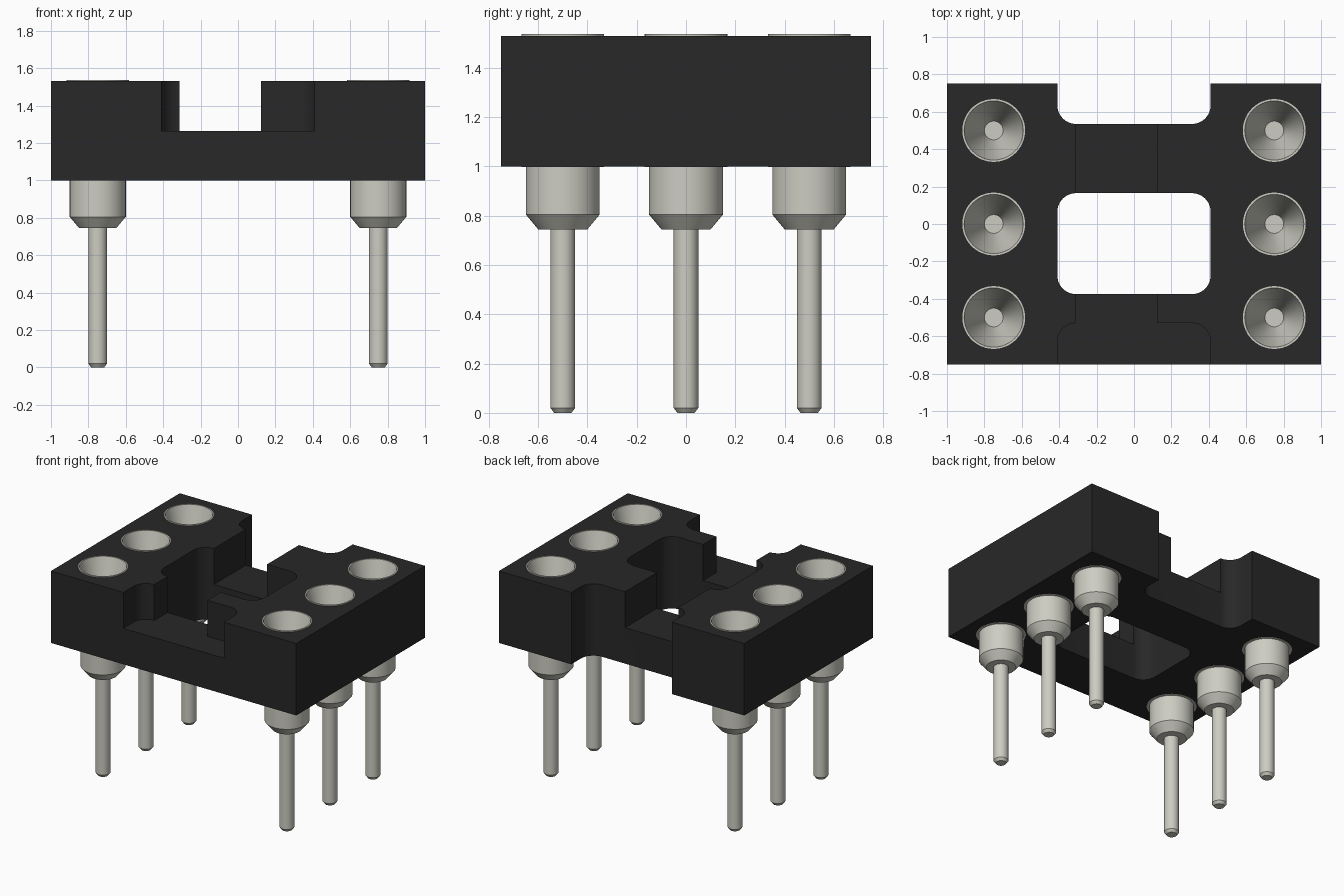
import bpy, bmesh
from math import pi, sin, cos, radians

cube = bpy.data.objects.get("Cube")
if cube:
    bpy.data.objects.remove(cube, do_unlink=True)

BOTTOM, FLOOR, TOP = 1.0, 1.265, 1.53
SEGMENTS = 48
BORE = 0.168


def material(name, rgb):
    mat = bpy.data.materials.new(name)
    mat.use_nodes = True
    mat.diffuse_color = (*rgb, 1)
    bsdf = next(n for n in mat.node_tree.nodes if n.type == 'BSDF_PRINCIPLED')
    bsdf.inputs["Base Color"].default_value = (*rgb, 1)
    return mat


def add_object(name, bm, mat):
    bmesh.ops.recalc_face_normals(bm, faces=bm.faces)
    mesh = bpy.data.meshes.new(name)
    bm.to_mesh(mesh)
    bm.free()
    mesh.materials.append(mat)
    obj = bpy.data.objects.new(name, mesh)
    bpy.context.collection.objects.link(obj)
    return obj


def prism(name, outline, z0, z1, mat):
    """Extrude a flat outline from z0 to z1."""
    bm = bmesh.new()
    face = bm.faces.new([bm.verts.new((x, y, z0)) for x, y in outline])
    top = bmesh.ops.extrude_face_region(bm, geom=[face])["geom"]
    bmesh.ops.translate(bm, vec=(0, 0, z1 - z0),
                        verts=[v for v in top if isinstance(v, bmesh.types.BMVert)])
    return add_object(name, bm, mat)


def rectangle(x0, x1, y0, y1):
    return [(x0, y0), (x1, y0), (x1, y1), (x0, y1)]


def rounded(x0, x1, y0, y1, r=0.1, steps=10):
    corners = [(x1 - r, y1 - r), (x0 + r, y1 - r), (x0 + r, y0 + r), (x1 - r, y0 + r)]
    return [(cx + r * cos((q + i / steps) * pi / 2), cy + r * sin((q + i / steps) * pi / 2))
            for q, (cx, cy) in enumerate(corners) for i in range(steps + 1)]


def circle(cx, cy, r):
    return [(cx + r * cos(2 * pi * i / SEGMENTS), cy + r * sin(2 * pi * i / SEGMENTS))
            for i in range(SEGMENTS)]


def lathe(name, profile, mat):
    """Revolve (radius, height) points about z and cap both ends."""
    bm = bmesh.new()
    rings = [[bm.verts.new((x, y, z)) for x, y in circle(0, 0, r)] for r, z in profile]
    for a, b in zip(rings, rings[1:]):
        for i in range(SEGMENTS):
            j = (i + 1) % SEGMENTS
            bm.faces.new((a[i], a[j], b[j], b[i]))
    bm.faces.new(rings[0])
    bm.faces.new(rings[-1])
    return add_object(name, bm, mat)


def smooth(obj):
    bpy.ops.object.select_all(action='DESELECT')
    obj.select_set(True)
    bpy.context.view_layer.objects.active = obj
    bpy.ops.object.shade_smooth_by_angle(angle=radians(30))


black = material("black plastic", (0.021, 0.021, 0.021))
metal = material("pale metal", (0.61, 0.605, 0.54))
positions = [(x, y) for x in (-0.75, 0.75) for y in (-0.5, 0, 0.5)]

# Housing block
body = prism("housing", rectangle(-1, 1, -0.75, 0.75), BOTTOM, TOP, black)

# Central window, back notch, shallow front notch and shallow lengthwise channel
cutters = [
    prism("window_cutter", rounded(-0.41, 0.41, -0.375, 0.165), 0.9, 1.7, black),
    prism("back_notch_cutter", rounded(-0.41, 0.41, 0.535, 1.2), 0.9, 1.7, black),
    prism("front_notch_cutter", rounded(-0.41, 0.41, -1.2, -0.53), FLOOR, 1.7, black),
    prism("channel_cutter", rectangle(-0.312, 0.122, -1, 1), FLOOR, 1.7, black),
]
# Pin bores
cutters += [prism("bore_cutter", circle(x, y, BORE), 0.9, 1.7, black) for x, y in positions]

for cutter in cutters:
    cutter.hide_render = True
    mod = body.modifiers.new(cutter.name, 'BOOLEAN')
    mod.operation = 'DIFFERENCE'
    mod.solver = 'EXACT'
    mod.object = cutter

# Bake the cuts and discard the cutters
bpy.context.view_layer.update()
graph = bpy.context.evaluated_depsgraph_get()
cut_mesh = bpy.data.meshes.new_from_object(body.evaluated_get(graph))
body.modifiers.clear()
body.data = cut_mesh
for cutter in cutters:
    bpy.data.objects.remove(cutter, do_unlink=True)
smooth(body)

# Turned pin: tip, stem, shoulder, barrel, collar, rim and funnel
pin_profile = [
    (0.035, 0), (0.05, 0.02), (0.05, 0.745), (0.1, 0.745), (0.15, 0.805),
    (0.15, 0.998), (BORE, 0.998), (BORE, 1.537), (0.158, 1.537),
    (0.135, 1.45), (0.05, 1.15),
]
pin = lathe("contact_pin", pin_profile, metal)
smooth(pin)
pin.location = (*positions[0], 0)
for x, y in positions[1:]:
    copy = pin.copy()
    copy.location = (x, y, 0)
    bpy.context.collection.objects.link(copy)
